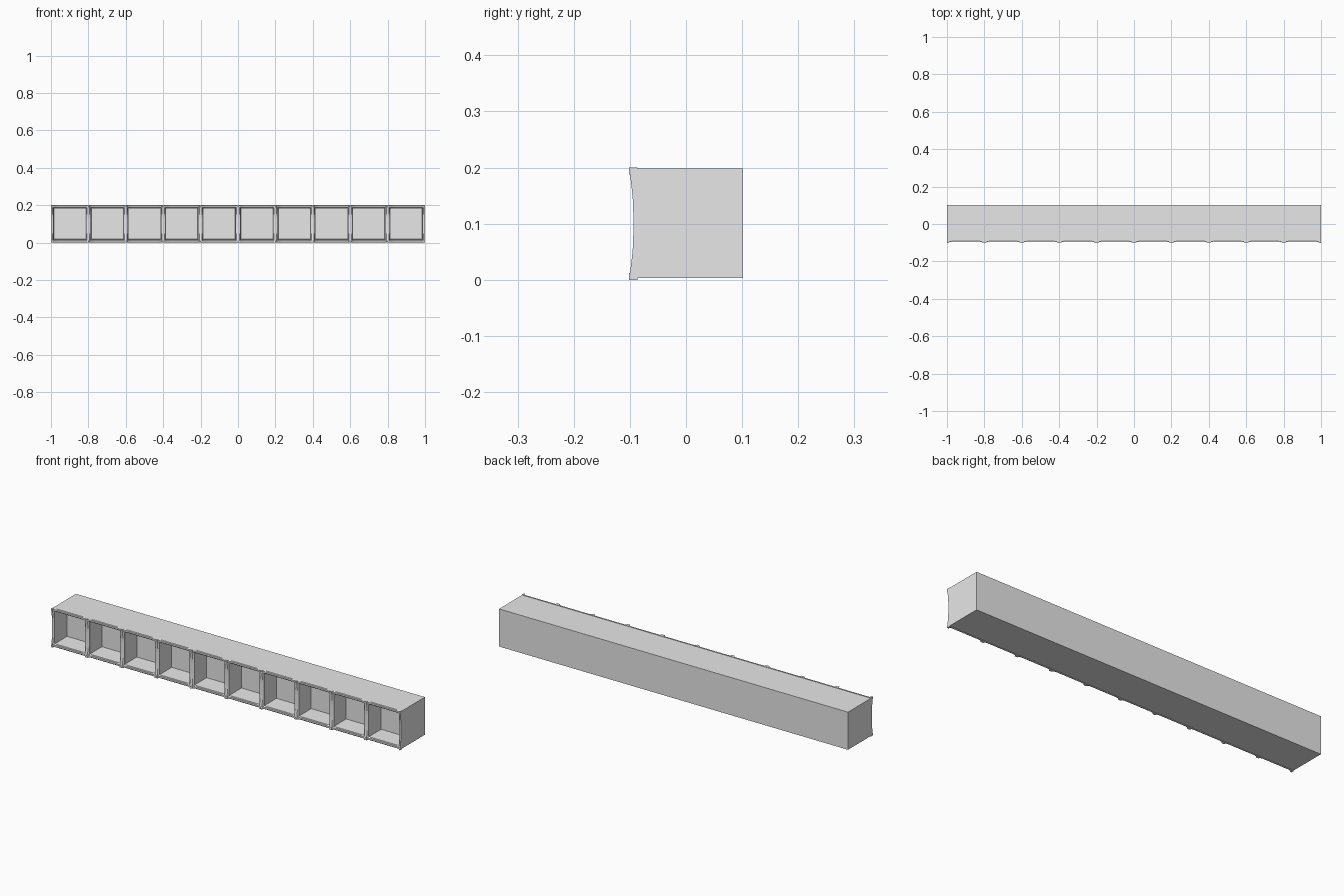
import bpy
import bmesh

cube = bpy.data.objects.get("Cube")
if cube:
    bpy.data.objects.remove(cube, do_unlink=True)

grey = bpy.data.materials.new("light_grey")
grey.use_nodes = True
grey.diffuse_color = (0.8, 0.8, 0.8, 1)
grey.node_tree.nodes["Principled BSDF"].inputs["Base Color"].default_value = (0.8, 0.8, 0.8, 1)

CELLS = 10
PITCH = 2 / CELLS
BACK, FRONT, TIP = 0.102, -0.09, -0.102
BOTTOM, TOP = 0.003, 0.198


def finish(bm, name):
    bmesh.ops.recalc_face_normals(bm, faces=bm.faces)
    mesh = bpy.data.meshes.new(name)
    bm.to_mesh(mesh)
    bm.free()
    mesh.materials.append(grey)
    obj = bpy.data.objects.new(name, mesh)
    bpy.context.collection.objects.link(obj)
    return obj


def crest(distance, reach, base):
    """Front depth of a rib: flares forward near each junction."""
    flare = max(0, 1 - distance / reach)
    return base + (TIP - base) * flare ** 1.6


def rib(name, stations, vertical, centre, half_width):
    """Sweep a bevelled strip; each station is (position along it, front depth)."""
    bm = bmesh.new()
    rings = []
    for along, depth in stations:
        section = [(-1, FRONT + 0.004), (-1, FRONT - 0.001), (-0.55, depth),
                   (0.55, depth), (1, FRONT - 0.001), (1, FRONT + 0.004)]
        ring = []
        for side, y in section:
            across = centre + side * half_width
            if vertical:
                ring.append(bm.verts.new((max(-1, min(1, across)), y, along)))
            else:
                ring.append(bm.verts.new((along, y, across)))
        rings.append(ring)
    for a, b in zip(rings, rings[1:]):
        for i in range(len(a)):
            j = (i + 1) % len(a)
            bm.faces.new((a[i], a[j], b[j], b[i]))
    bm.faces.new(rings[0])
    bm.faces.new(rings[-1])
    return finish(bm, name)


# Long block, split into cells, each sunk into a stepped compartment
bm = bmesh.new()
bmesh.ops.create_cube(bm, size=1)
for v in bm.verts:
    v.co.x *= 2
    v.co.y = BACK if v.co.y > 0 else FRONT
    v.co.z = TOP if v.co.z > 0 else BOTTOM
for i in range(1, CELLS):
    bmesh.ops.bisect_plane(bm, geom=bm.verts[:] + bm.edges[:] + bm.faces[:],
                           plane_co=(-1 + i * PITCH, 0, 0), plane_no=(1, 0, 0))
bm.normal_update()
cells = [f for f in bm.faces if f.normal.y < -0.9]
for thickness, depth in ((0.012, 0), (0.006, -0.006), (0.004, -0.09)):
    bmesh.ops.inset_individual(bm, faces=cells, thickness=thickness, depth=depth)
finish(bm, "compartment_body")

# Dividers with a concave front edge
steps = 20
uprights = []
for k in range(steps + 1):
    z = 0.2 * k / steps
    uprights.append((z, crest(min(z, 0.2 - z), 0.075, -0.094)))
for i in range(CELLS + 1):
    rib(f"divider_{i + 1}", uprights, True, -1 + i * PITCH, 0.013)

# Top and bottom rails, flaring at every divider
level = []
for i in range(CELLS):
    for part in (0, 0.06, 0.12, 0.18, 0.5, 0.82, 0.88, 0.94):
        gap = min(part, 1 - part) * PITCH
        level.append((-1 + (i + part) * PITCH, crest(gap, 0.034, -0.0935)))
level.append((1, TIP))
for name, z in (("bottom_rail", 0.0075), ("top_rail", 0.1925)):
    rib(name, level, False, z, 0.0075)
